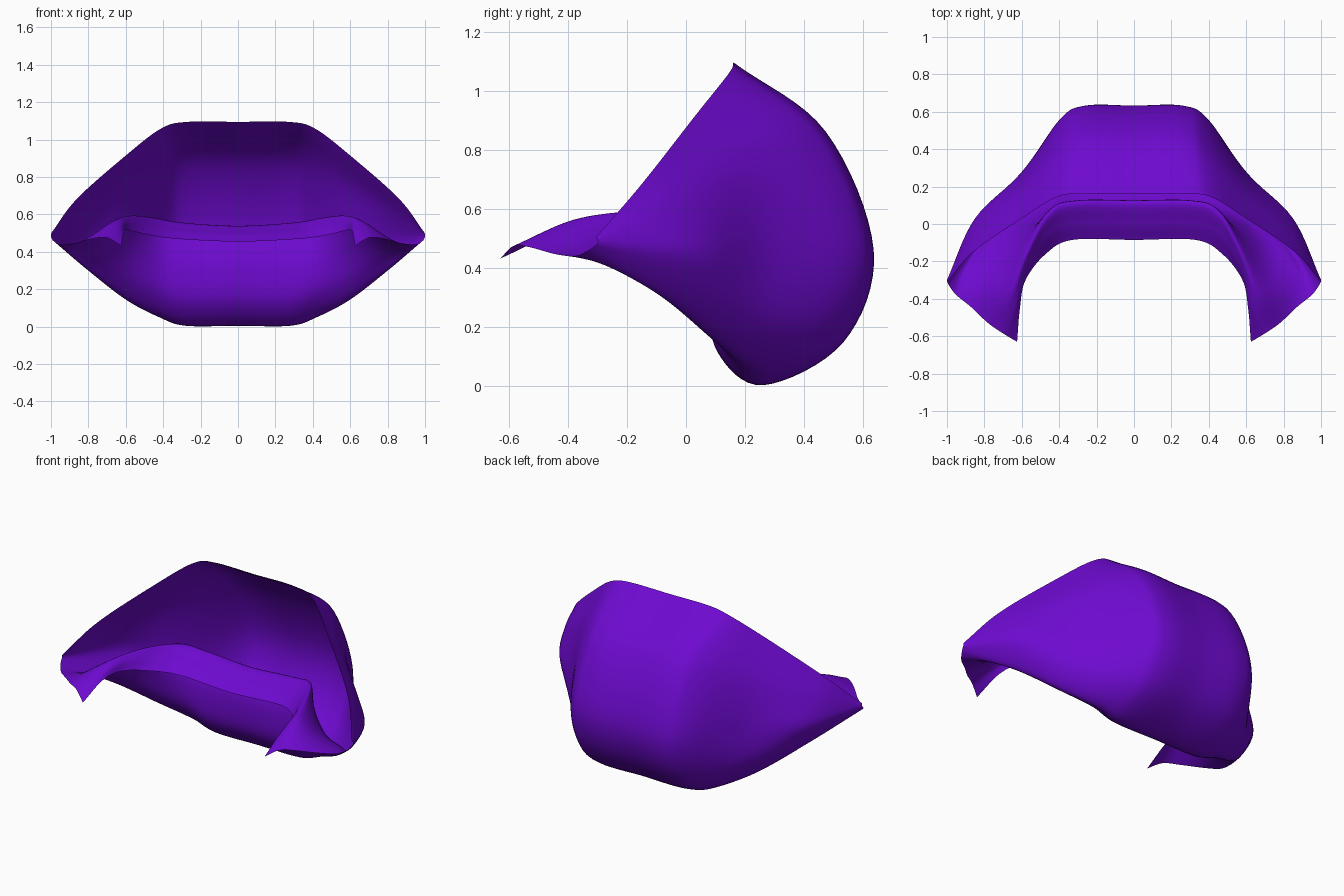
import bpy
from mathutils import Vector

# Remove the default cube only
default_cube = bpy.data.objects.get("Cube")
if default_cube:
    bpy.data.objects.remove(default_cube, do_unlink=True)

STEPS = 8  # subdivisions between neighbouring guide points


def spline(points, before=None):
    """Smooth path through the points; 'before' sets the start direction."""
    first = before if before is not None else points[0] * 2 - points[1]
    last = points[-1] * 2 - points[-2]
    padded = [first] + points + [last]
    path = []
    for i in range(1, len(padded) - 2):
        a, b, c, d = padded[i - 1:i + 3]
        for step in range(STEPS):
            t = step / STEPS
            path.append(b + (c - a) * (t / 2)
                        + (a * 2 - b * 5 + c * 4 - d) * (t * t / 2)
                        + (b * 3 - a - c * 3 + d) * (t ** 3 / 2))
    path.append(points[-1].copy())
    return path


def guide(*points, dip=0):
    """Long line from the middle of the hood out to its side corner."""
    side = [Vector(p) for p in points]
    middle = Vector((0, side[0].y, side[0].z - dip))
    mirrored = Vector((-side[0].x, side[0].y, side[0].z))
    return spline([middle] + side, before=mirrored)


# Hood guide lines, from the face opening over the back and underneath
rim = guide((.27, .16, 1.095), (.41, .145, 1.06), (.6, .03, .915),
            (.86, -.15, .685), (.995, -.305, .505))
crown = guide((.27, .47, .86), (.4, .405, .83), (.605, .19, .73),
              (.86, -.05, .59), (1, -.3, .495))
back = guide((.26, .632, .46), (.395, .56, .46), (.6, .27, .46),
             (.85, .03, .46), (1, -.3, .485))
heel = guide((.27, .53, .15), (.41, .46, .17), (.61, .25, .25),
             (.825, .01, .36), (.998, -.31, .475))
bottom = guide((.28, .26, .005), (.42, .24, .05), (.6, .125, .145),
               (.8, -.07, .3), (.985, -.335, .457))

# Neck wall rising in front, then the collar turned outward from its crest
throat = guide((.29, .105, .12), (.44, .095, .17), (.61, .01, .25),
               (.82, -.175, .38), (.95, -.38, .44))
wall = guide((.3, .08, .32), (.45, .05, .36), (.605, -.07, .43),
             (.76, -.29, .475), (.87, -.445, .447))
crest = guide((.3, .125, .545), (.45, .075, .57), (.575, -.13, .585),
              (.675, -.36, .56), (.78, -.53, .47), dip=.017)
collar = guide((.32, .01, .52), (.465, -.05, .55), (.575, -.23, .565),
               (.635, -.42, .545), (.7, -.585, .475), dip=.015)
collar_edge = guide((.33, -.085, .47), (.475, -.163, .49), (.58, -.3, .515),
                    (.61, -.45, .51), (.625, -.63, .432), dip=.015)

guides = [rim, crown, back, heel, bottom,
          throat, wall, crest, collar, collar_edge]

# Loft a cross-section through the guides at every station
sections = [spline(list(station)) for station in zip(*guides)]
across = len(sections[0])
verts = [point for section in sections for point in section]
faces = []
for u in range(len(sections) - 1):
    for v in range(across - 1):
        corner = u * across + v
        faces.append((corner, corner + across, corner + across + 1, corner + 1))

mesh = bpy.data.meshes.new("hood")
mesh.from_pydata(verts, [], faces)
mesh.update()
hood = bpy.data.objects.new("hood", mesh)
bpy.context.collection.objects.link(hood)

# Purple cloth
cloth = bpy.data.materials.new("purple_cloth")
cloth.use_nodes = True
purple = (.155, .003, .63, 1)
cloth.diffuse_color = purple
cloth.node_tree.nodes["Principled BSDF"].inputs["Base Color"].default_value = purple
mesh.materials.append(cloth)

# Mirror the other half and shade smoothly
mirror = hood.modifiers.new("other_half", "MIRROR")
mirror.use_clip = True
for polygon in mesh.polygons:
    polygon.use_smooth = True
